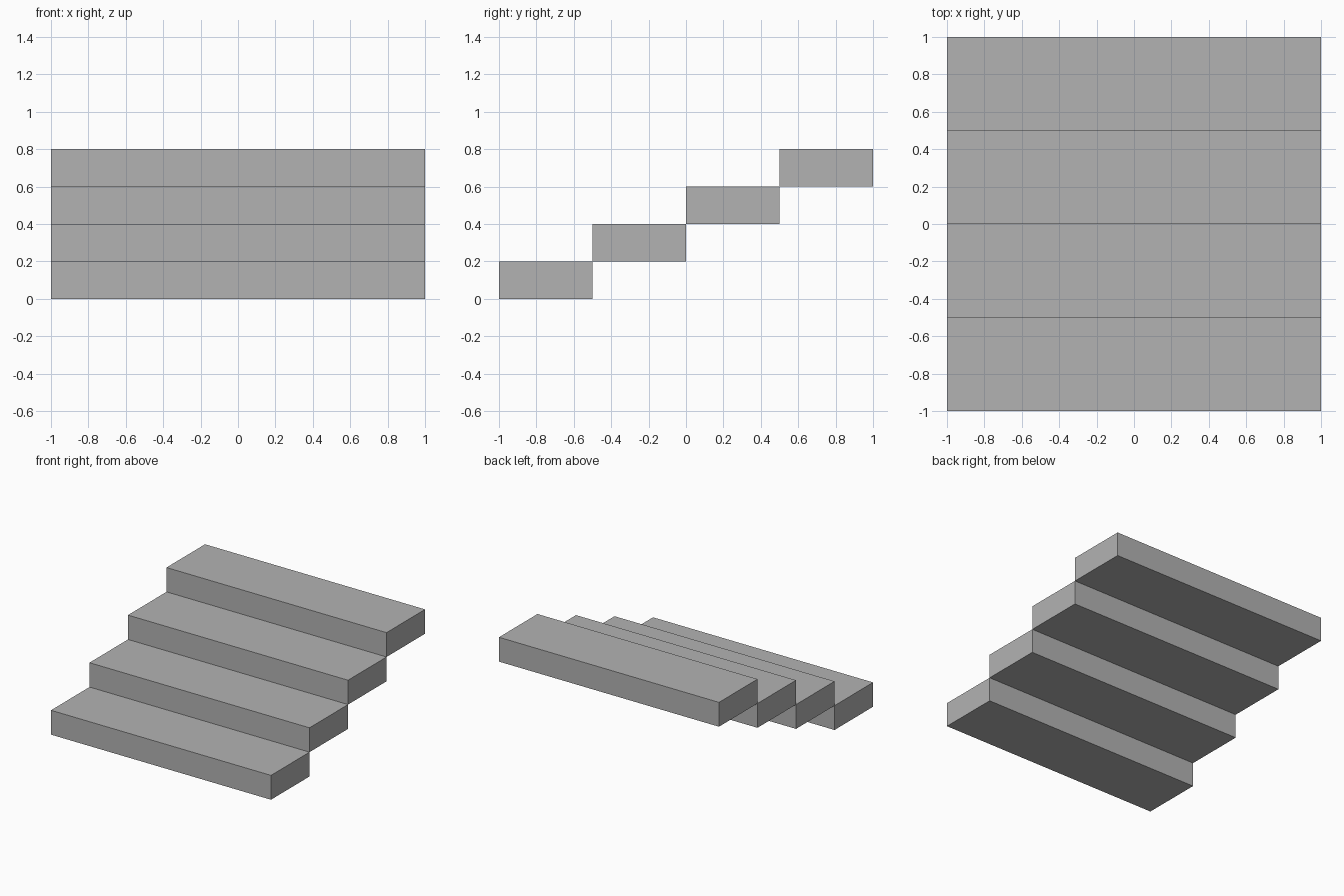
import bpy

# Remove the default object
cube = bpy.data.objects.get("Cube")
if cube:
    bpy.data.objects.remove(cube, do_unlink=True)

STEPS = 4
WIDTH, DEPTH, HEIGHT = 2.0, 0.5, 0.2

# Plain grey for every step
GREY = (0.45, 0.45, 0.45, 1.0)
grey = bpy.data.materials.new("grey")
grey.use_nodes = True
grey.diffuse_color = GREY
grey.node_tree.nodes["Principled BSDF"].inputs["Base Color"].default_value = GREY


def add_step(index):
    """One solid block, set back and raised by its place in the flight."""
    y = (index - (STEPS - 1) / 2) * DEPTH
    z = (index + 0.5) * HEIGHT
    bpy.ops.mesh.primitive_cube_add(size=1, location=(0, y, z))
    step = bpy.context.object
    step.name = f"step_{index + 1}"
    step.scale = (WIDTH, DEPTH, HEIGHT)
    bpy.ops.object.transform_apply(location=False, rotation=False, scale=True)
    step.data.materials.append(grey)


# Flight rising from front to back
for i in range(STEPS):
    add_step(i)
